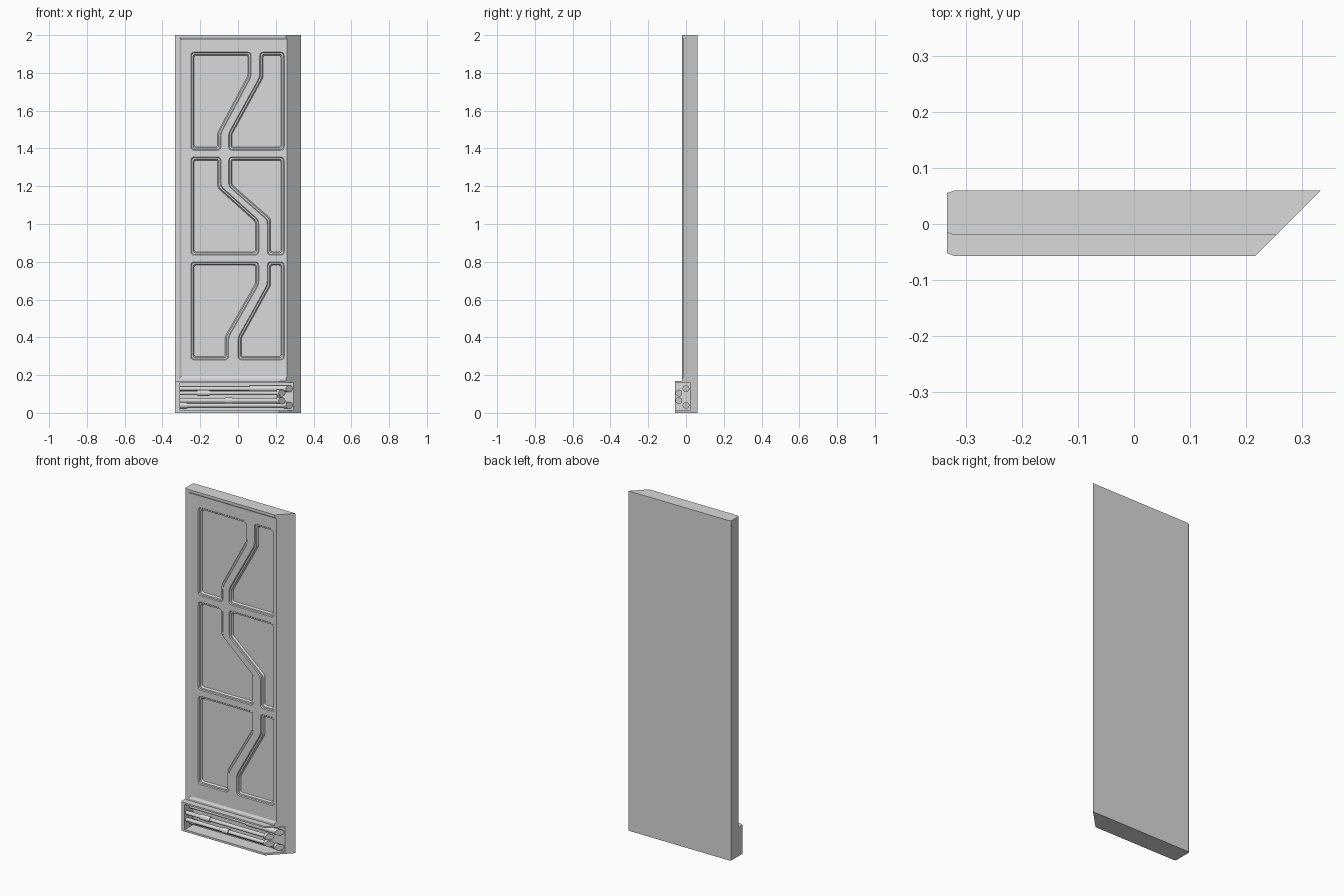
import bpy, bmesh, math
from mathutils import Vector, Matrix

if "Cube" in bpy.data.objects:
    bpy.data.objects.remove(bpy.data.objects["Cube"])

grey = bpy.data.materials.new("plain_grey")
grey.use_nodes = True
colour = (0.7, 0.7, 0.7, 1)
grey.diffuse_color = colour
grey.node_tree.nodes["Principled BSDF"].inputs["Base Color"].default_value = colour

BACK, FACE, FOOT = 0.06, -0.02, -0.057
MITRE = 0.273            # the mitred edge follows x = MITRE + y


def make(name, bm):
    bmesh.ops.recalc_face_normals(bm, faces=bm.faces)
    if bm.calc_volume(signed=True) < 0:
        bmesh.ops.reverse_faces(bm, faces=bm.faces)
    mesh = bpy.data.meshes.new(name)
    bm.to_mesh(mesh)
    bm.free()
    mesh.materials.append(grey)
    obj = bpy.data.objects.new(name, mesh)
    bpy.context.collection.objects.link(obj)
    return obj


def prism(rings):
    """Closed solid through matching rings of points."""
    bm = bmesh.new()
    loops = [[bm.verts.new(p) for p in ring] for ring in rings]
    bm.faces.new(loops[0])
    bm.faces.new(loops[-1])
    for a, b in zip(loops, loops[1:]):
        for i in range(len(a)):
            bm.faces.new((a[i - 1], a[i], b[i], b[i - 1]))
    return bm


def slab(name, front, z0, z1):
    """Plan with chamfered left corners and a mitred right edge."""
    plan = [(-0.333, front + 0.005), (-0.32, front), (MITRE + front, front),
            (MITRE + BACK, BACK), (-0.32, BACK), (-0.333, BACK - 0.005)]
    return make(name, prism([[(x, y, z) for x, y in plan] for z in (z0, z1)]))


def offset(outline, inset):
    """Move every side of an anticlockwise outline inwards."""
    pts = [Vector(p) for p in outline]
    result = []
    for i, p in enumerate(pts):
        d1 = (p - pts[i - 1]).normalized()
        d2 = (pts[(i + 1) % len(pts)] - p).normalized()
        n1, n2 = Vector((-d1.y, d1.x)), Vector((-d2.y, d2.x))
        result.append(p + (n1 + n2) * inset / (1 + n1.dot(n2)))
    return result


def rounded(outline, radius, steps=3):
    """Replace each corner with a short curve."""
    pts = [Vector(p) for p in outline]
    result = []
    for i, p in enumerate(pts):
        a = p + (pts[i - 1] - p).normalized() * radius
        b = p + (pts[(i + 1) % len(pts)] - p).normalized() * radius
        for k in range(steps + 1):
            t = k / steps
            result.append(a * (1 - t) ** 2 + p * 2 * t * (1 - t) + b * t ** 2)
    return result


def cut(target, outline, steps, radius=0.0):
    """Sink a stepped pocket into the front; steps are (inset, y)."""
    rings = []
    for inset, y in [(0, -0.1)] + steps:
        ring = offset(outline, inset)
        if radius:
            ring = rounded(ring, radius - inset / 2)
        rings.append([(x, y, z) for x, z in ring])
    tool = make("cutter", prism(rings))
    tool.hide_render = True
    mod = target.modifiers.new("cut", 'BOOLEAN')
    mod.operation, mod.solver, mod.object = 'DIFFERENCE', 'EXACT', tool
    bpy.context.view_layer.objects.active = target
    bpy.ops.object.modifier_apply(modifier=mod.name)
    bpy.data.objects.remove(tool)


def rect(x0, x1, z0, z1):
    return [(x0, z0), (x1, z0), (x1, z1), (x0, z1)]


# Wall slab with a shallow recess that leaves a rim on the left, top and bottom
wall = slab("wall_panel", FACE, 0.17, 2.0)
cut(wall, rect(-0.31, 0.6, 0.182, 1.987), [(0, FACE), (0.012, -0.013)])

# Three rows of sunken panels split by a cranked rib
# (z low, z high, rib left x low/high, rib right x low/high, crank z low/high)
rows = [(0.28, 0.80, -0.05, 0.11, 0.0, 0.155, 0.40, 0.68),
        (0.835, 1.355, 0.11, -0.09, 0.155, -0.05, 1.02, 1.20),
        (1.39, 1.91, -0.09, 0.07, -0.05, 0.115, 1.48, 1.78)]
L, R = -0.25, 0.245
for z0, z1, la, lb, ra, rb, ca, cb in rows:
    left = [(L, z0), (la, z0), (la, ca), (lb, cb), (lb, z1), (L, z1)]
    right = [(R, z1), (rb, z1), (rb, cb), (ra, ca), (ra, z0), (R, z0)]
    for outline in (left, right):
        cut(wall, outline, [(0, -0.013), (0.004, -0.008), (0.012, -0.0075),
                            (0.018, 0.003)], 0.02)

# Foot with a service pocket that is open to the front and the mitred edge
foot = slab("foot_housing", FOOT, 0.0, 0.17)
cut(foot, rect(-0.307, 0.6, 0.012, 0.16), [(0, 0.02)])


def pipe(name, y, z, radius, x0, x1):
    """Pipe along x, trimmed to the mitre."""
    bm = bmesh.new()
    turn = Matrix.Translation(((x0 + x1) / 2, y, z)) @ Matrix.Rotation(math.pi / 2, 4, 'Y')
    bmesh.ops.create_cone(bm, cap_ends=True, segments=16, radius1=radius,
                          radius2=radius, depth=x1 - x0, matrix=turn)
    cutting = bmesh.ops.bisect_plane(bm, geom=bm.verts[:] + bm.edges[:] + bm.faces[:],
                                     plane_co=Vector((MITRE - 0.002, 0, 0)),
                                     plane_no=Vector((1, -1, 0)), clear_outer=True)
    edges = [e for e in cutting["geom_cut"] if isinstance(e, bmesh.types.BMEdge)]
    if edges:
        bmesh.ops.holes_fill(bm, edges=edges)
    obj = make(name, bm)
    bpy.ops.object.select_all(action='DESELECT')
    obj.select_set(True)
    bpy.context.view_layer.objects.active = obj
    bpy.ops.object.shade_smooth_by_angle(angle=math.radians(40))


# Pipes with an end collar, and a sleeve on each
pipes = [("upper_back", 0.0, 0.128, 0.06, 0.25), ("upper_front", -0.038, 0.105, -0.215, -0.15),
         ("lower_front", -0.038, 0.065, -0.07, -0.03), ("lower_back", 0.0, 0.04, -0.307, -0.27)]
for name, y, z, s0, s1 in pipes:
    pipe(name + "_pipe", y, z, 0.011, -0.308, 0.4)
    pipe(name + "_sleeve", y, z, 0.016, s0, s1)
    pipe(name + "_collar", y, z, 0.018, MITRE + y - 0.03, 0.4)
